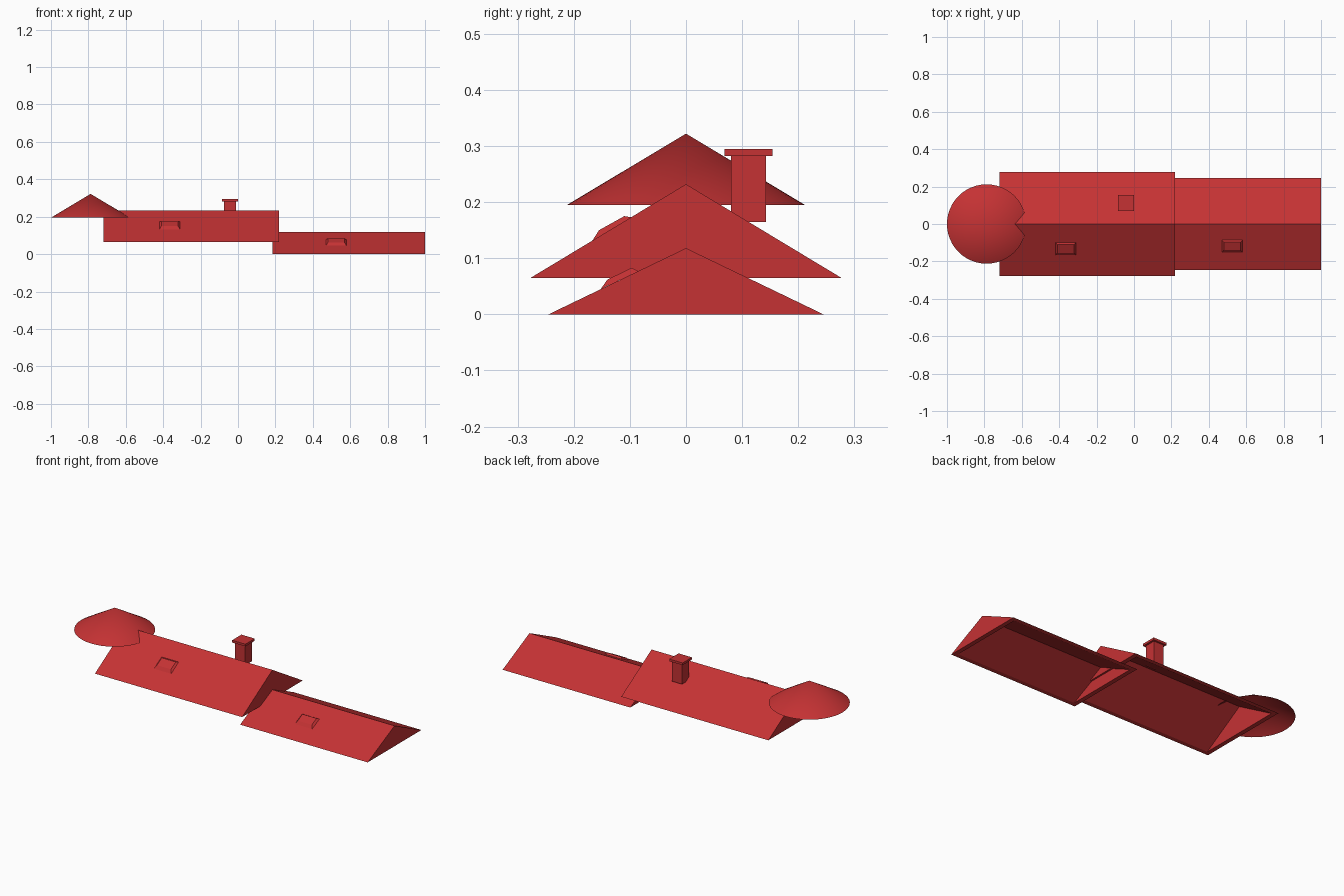
import bpy, bmesh, math

if "Cube" in bpy.data.objects:
    bpy.data.objects.remove(bpy.data.objects["Cube"])

red = bpy.data.materials.new("roof red")
red.diffuse_color = (0.56, 0.032, 0.034, 1)
red.use_nodes = True
red.node_tree.nodes["Principled BSDF"].inputs["Base Color"].default_value = red.diffuse_color


def add_object(name, verts, faces, closed=True):
    mesh = bpy.data.meshes.new(name)
    mesh.from_pydata(verts, [], faces)
    mesh.materials.append(red)
    if closed:
        bm = bmesh.new()
        bm.from_mesh(mesh)
        bmesh.ops.recalc_face_normals(bm, faces=bm.faces)
        bm.to_mesh(mesh)
        bm.free()
    obj = bpy.data.objects.new(name, mesh)
    bpy.context.collection.objects.link(obj)
    return obj


def gable_roof(name, x0, x1, half, z0, z1, rim=0.025):
    """Gabled roof, hollow underneath, with a narrow flat rim."""
    def prism(a, b, w, top):
        return [(x, y, z) for x in (a, b) for y, z in ((-w, z0), (0, top), (w, z0))]
    slope = (z1 - z0) / half
    verts = prism(x0, x1, half, z1)
    verts += prism(x0 + rim, x1 - rim, half - rim, z1 - rim * slope)
    shell = [(0, 1, 2), (3, 5, 4), (0, 3, 4, 1), (1, 4, 5, 2)]
    faces = shell + [tuple(i + 6 for i in reversed(f)) for f in shell]
    loop = (0, 2, 5, 3)
    faces += [(loop[i], loop[(i + 1) % 4], loop[(i + 1) % 4] + 6, loop[i] + 6)
              for i in range(4)]
    return add_object(name, verts, faces)


def box(name, x0, x1, y0, y1, z0, z1):
    verts = [(x, y, z) for z in (z0, z1)
             for x, y in ((x0, y0), (x1, y0), (x1, y1), (x0, y1))]
    faces = [(0, 3, 2, 1), (4, 5, 6, 7)]
    faces += [(i, (i + 1) % 4, (i + 1) % 4 + 4, i + 4) for i in range(4)]
    return add_object(name, verts, faces)


def dormer(name, x0, x1, profile):
    """Low raised hatch; profile is (y, z): lower base, lower top, upper top, upper base."""
    verts = []
    for x, inner in ((x0, x0 + 0.01), (x1, x1 - 0.01)):
        verts += [(inner if i in (1, 2) else x, y, z) for i, (y, z) in enumerate(profile)]
    faces = [(0, 1, 2, 3), (4, 7, 6, 5)]
    faces += [(i, i + 4, (i + 1) % 4 + 4, (i + 1) % 4) for i in range(4)]
    return add_object(name, verts, faces)


# Two long gabled roofs
gable_roof("main_roof", -0.72, 0.22, 0.277, 0.065, 0.232)
gable_roof("lower_roof", 0.185, 1.0, 0.245, 0.0, 0.118)

# Raised dormers on the front slopes
dormer("main_dormer", -0.42, -0.31,
       [(-0.167, 0.131), (-0.155, 0.150), (-0.110, 0.175), (-0.097, 0.173)])
dormer("lower_dormer", 0.47, 0.58,
       [(-0.152, 0.045), (-0.140, 0.062), (-0.097, 0.083), (-0.085, 0.077)])

# Chimney on the back slope
box("chimney_stack", -0.075, -0.012, 0.080, 0.143, 0.165, 0.283)
box("chimney_cap", -0.086, -0.001, 0.069, 0.154, 0.282, 0.295)

# Conical tower roof, open underneath
n, r, cx = 48, 0.212, -0.788
ring = [(cx + r * math.cos(2 * math.pi * i / n), r * math.sin(2 * math.pi * i / n), 0.195)
        for i in range(n)]
cone = add_object("tower_roof", ring + [(cx, 0, 0.322)],
                  [(i, (i + 1) % n, n) for i in range(n)], closed=False)
bpy.context.view_layer.objects.active = cone
cone.select_set(True)
bpy.ops.object.shade_smooth_by_angle(angle=math.radians(30))
